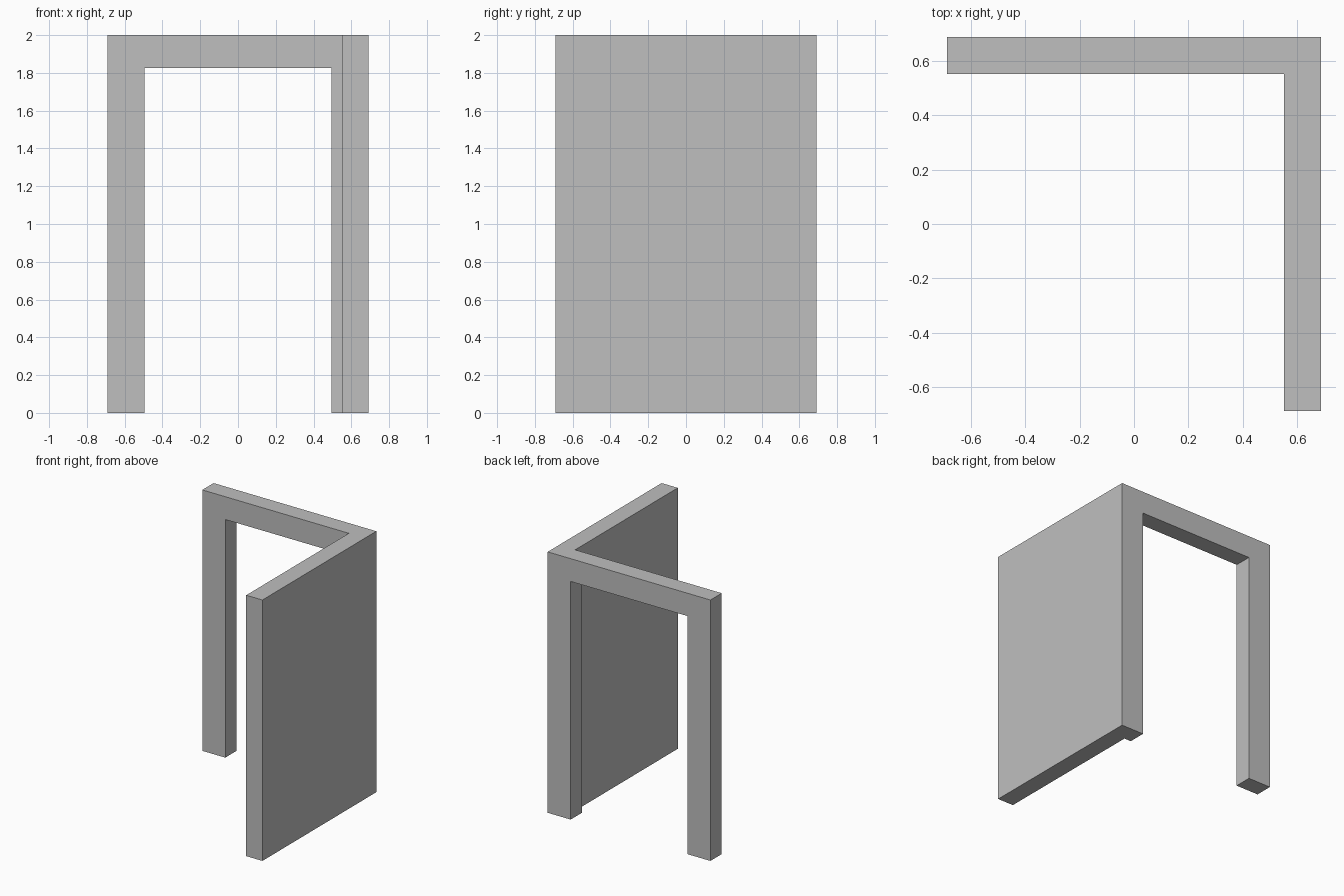
import bpy
import bmesh

HALF = 0.69        # half the footprint
INNER = 0.553      # inner face of both walls
HEIGHT = 2.0
DOOR_HALF = 0.495  # half the doorway width
DOOR_TOP = 1.825

cube = bpy.data.objects.get("Cube")
if cube:
    bpy.data.objects.remove(cube, do_unlink=True)

grey = bpy.data.materials.new("plain grey")
grey.use_nodes = True
colour = (0.52, 0.52, 0.52, 1.0)
grey.diffuse_color = colour
grey.node_tree.nodes["Principled BSDF"].inputs["Base Color"].default_value = colour


def prism(name, outline, bottom, top):
    """Extrude a flat outline straight up into a closed solid."""
    bm = bmesh.new()
    base = bm.faces.new([bm.verts.new((x, y, bottom)) for x, y in outline])
    raised = bmesh.ops.extrude_face_region(bm, geom=[base], use_keep_orig=True)["geom"]
    verts = [v for v in raised if isinstance(v, bmesh.types.BMVert)]
    bmesh.ops.translate(bm, verts=verts, vec=(0, 0, top - bottom))
    bmesh.ops.recalc_face_normals(bm, faces=bm.faces)
    mesh = bpy.data.meshes.new(name)
    bm.to_mesh(mesh)
    bm.free()
    mesh.materials.append(grey)
    obj = bpy.data.objects.new(name, mesh)
    bpy.context.collection.objects.link(obj)
    return obj


# Corner walls: solid side wall on the left, joined to the back wall
walls = prism("corner_walls", [
    (-HALF, HALF), (-HALF, INNER), (INNER, INNER),
    (INNER, -HALF), (HALF, -HALF), (HALF, HALF),
], 0, HEIGHT)

# Doorway cut through the back wall, open at the floor
cutter = prism("doorway_cutter", [
    (-DOOR_HALF, INNER - 0.1), (DOOR_HALF, INNER - 0.1),
    (DOOR_HALF, HALF + 0.1), (-DOOR_HALF, HALF + 0.1),
], -0.1, DOOR_TOP)
cutter.hide_render = True

cut = walls.modifiers.new("doorway", 'BOOLEAN')
cut.operation = 'DIFFERENCE'
cut.solver = 'EXACT'
cut.object = cutter
bpy.context.view_layer.objects.active = walls
bpy.ops.object.modifier_apply(modifier=cut.name)
bpy.data.objects.remove(cutter, do_unlink=True)
